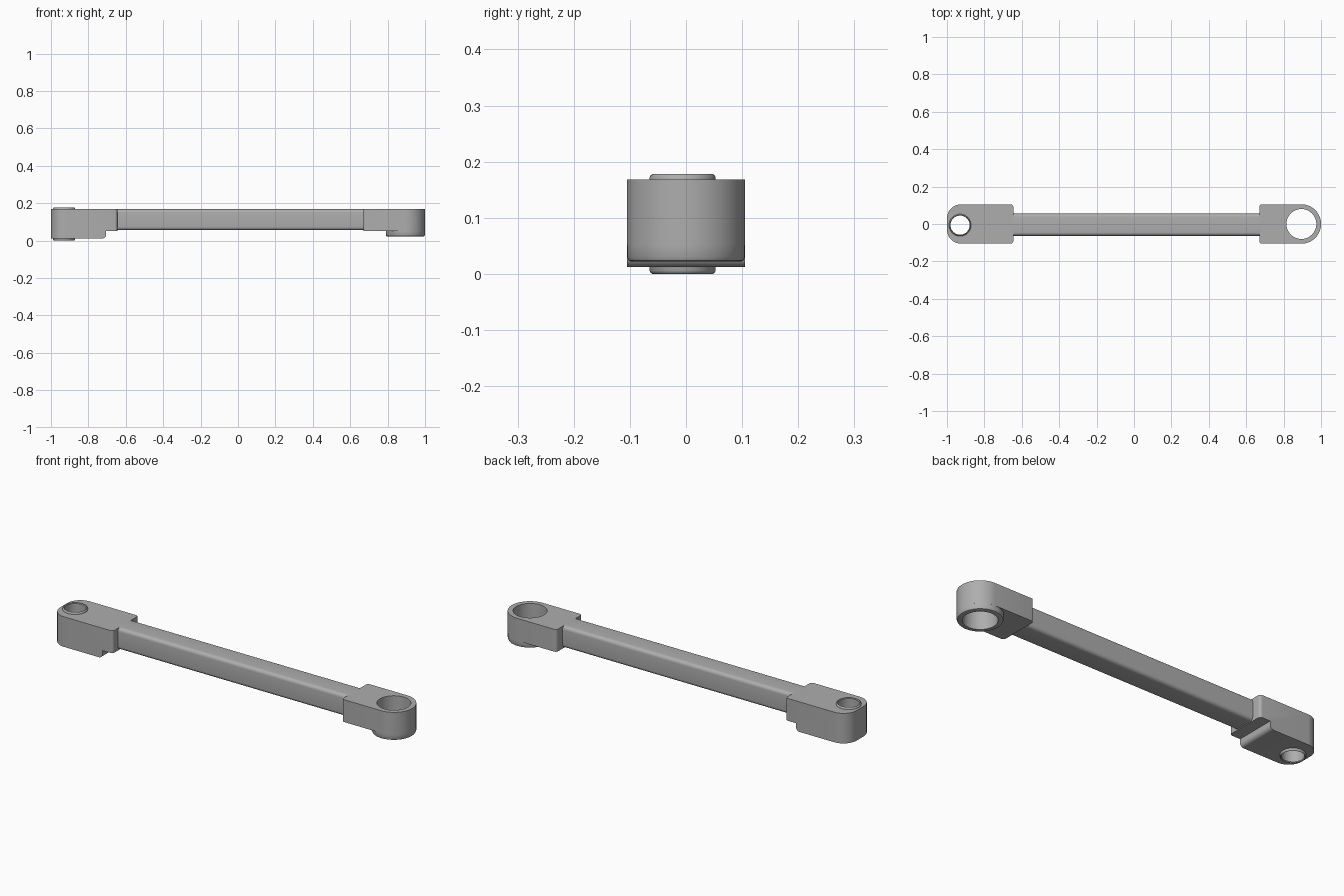
import bpy, bmesh, math
from mathutils import Matrix, Vector

if "Cube" in bpy.data.objects:
    bpy.data.objects.remove(bpy.data.objects["Cube"])

grey = bpy.data.materials.new("satin grey")
grey.use_nodes = True
grey.diffuse_color = (0.42, 0.42, 0.42, 1)
grey.node_tree.nodes["Principled BSDF"].inputs["Base Color"].default_value = (0.42, 0.42, 0.42, 1)

TOP, STEP, HALF = 0.168, 0.052, 0.105   # arm top, arm underside, half width
PIN_X, PIN_Y, EYE_X = -0.93, -0.006, 0.895


def finish(name, bm):
    bmesh.ops.recalc_face_normals(bm, faces=bm.faces)
    mesh = bpy.data.meshes.new(name)
    bm.to_mesh(mesh)
    bm.free()
    mesh.materials.append(grey)
    ob = bpy.data.objects.new(name, mesh)
    bpy.context.collection.objects.link(ob)
    return ob


def smooth(ob):
    bpy.ops.object.select_all(action="DESELECT")
    ob.select_set(True)
    bpy.context.view_layer.objects.active = ob
    bpy.ops.object.shade_smooth_by_angle(angle=math.radians(35))


def extrude_side(profile):
    """Extrude an x-z outline across the full width."""
    bm = bmesh.new()
    face = bm.faces.new([bm.verts.new((x, -HALF, z)) for x, z in profile])
    new = bmesh.ops.extrude_face_region(bm, geom=[face])["geom"]
    bmesh.ops.translate(bm, vec=(0, 2 * HALF, 0),
                        verts=[g for g in new if isinstance(g, bmesh.types.BMVert)])
    return bm


def round_edges(bm, test, radius, segments):
    edges = [e for e in bm.edges if test(e.verts[0].co, e.verts[1].co)]
    bmesh.ops.bevel(bm, geom=edges, offset=radius, segments=segments,
                    profile=0.5, affect="EDGES")


def upright_at(x):
    return lambda a, b: abs(a.x - x) < 1e-4 and abs(b.x - x) < 1e-4 and abs(a.y - b.y) < 1e-4


def along_y_at(x, z):
    return lambda a, b: all(abs(p.x - x) < 1e-4 and abs(p.z - z) < 1e-4 for p in (a, b))


def lathe(name, profile, x, y):
    """Revolve a closed radius-height outline around an upright axis."""
    bm = bmesh.new()
    verts = [bm.verts.new((x + r, y, z)) for r, z in profile]
    edges = [bm.edges.new((verts[i - 1], verts[i])) for i in range(len(verts))]
    bmesh.ops.spin(bm, geom=verts + edges, cent=(x, y, 0), axis=(0, 0, 1),
                   angle=math.tau, steps=64)
    bmesh.ops.remove_doubles(bm, verts=bm.verts, dist=1e-5)
    ob = finish(name, bm)
    smooth(ob)
    return ob


def drill(ob, x, y, radius):
    bm = bmesh.new()
    bmesh.ops.create_cone(bm, cap_ends=True, segments=64, radius1=radius, radius2=radius,
                          depth=1, matrix=Matrix.Translation((x, y, 0)))
    cutter = finish("hole_cutter", bm)
    cutter.hide_render = True
    mod = ob.modifiers.new("hole", "BOOLEAN")
    mod.operation, mod.solver, mod.object = "DIFFERENCE", "EXACT", cutter
    bpy.context.view_layer.objects.active = ob
    bpy.ops.object.modifier_apply(modifier=mod.name)
    bpy.data.objects.remove(cutter)
    smooth(ob)


# Pin end: stepped block with a rounded nose and a rounded step
bm = extrude_side([(-1, TOP), (-0.645, TOP), (-0.645, STEP), (-0.705, STEP),
                   (-0.705, 0.012), (-1, 0.012)])
round_edges(bm, along_y_at(-0.705, 0.012), 0.02, 6)
round_edges(bm, upright_at(-1), 0.075, 16)
round_edges(bm, upright_at(-0.645), 0.014, 5)
pin_end = finish("pin_end_block", bm)
drill(pin_end, PIN_X, PIN_Y, 0.055)

# Hollow bushing standing proud of both faces
lathe("bushing", [(0.051, 0.004), (0.054, 0), (0.054, 0), (0.057, 0.002), (0.059, 0.006),
                  (0.059, 0.172), (0.057, 0.176), (0.054, 0.178), (0.051, 0.174)], PIN_X, PIN_Y)

# Eye end: plate with a full round nose and a large hole
bm = extrude_side([(0.67, TOP), (1, TOP), (1, STEP), (0.67, STEP)])
round_edges(bm, upright_at(1), HALF - 0.0005, 24)
round_edges(bm, upright_at(0.67), 0.014, 5)
eye_end = finish("eye_end_block", bm)
drill(eye_end, EYE_X, 0, 0.08)

# Ring boss under the eye
lathe("eye_boss", [(0.08, STEP), (0.08, 0.022), (0.097, 0.022), (0.102, 0.024),
                   (HALF, 0.03), (HALF, STEP)], EYE_X, 0)

# Connecting bar with rounded long edges
bm = bmesh.new()
bmesh.ops.create_cube(bm, size=1)
bmesh.ops.scale(bm, vec=(1.335, 0.118, TOP - 0.056), verts=bm.verts)
bmesh.ops.translate(bm, vec=(0.0125, -0.004, (TOP + 0.056) / 2), verts=bm.verts)
round_edges(bm, lambda a, b: abs(a.x - b.x) > 1, 0.018, 6)
smooth(finish("connecting_bar", bm))
